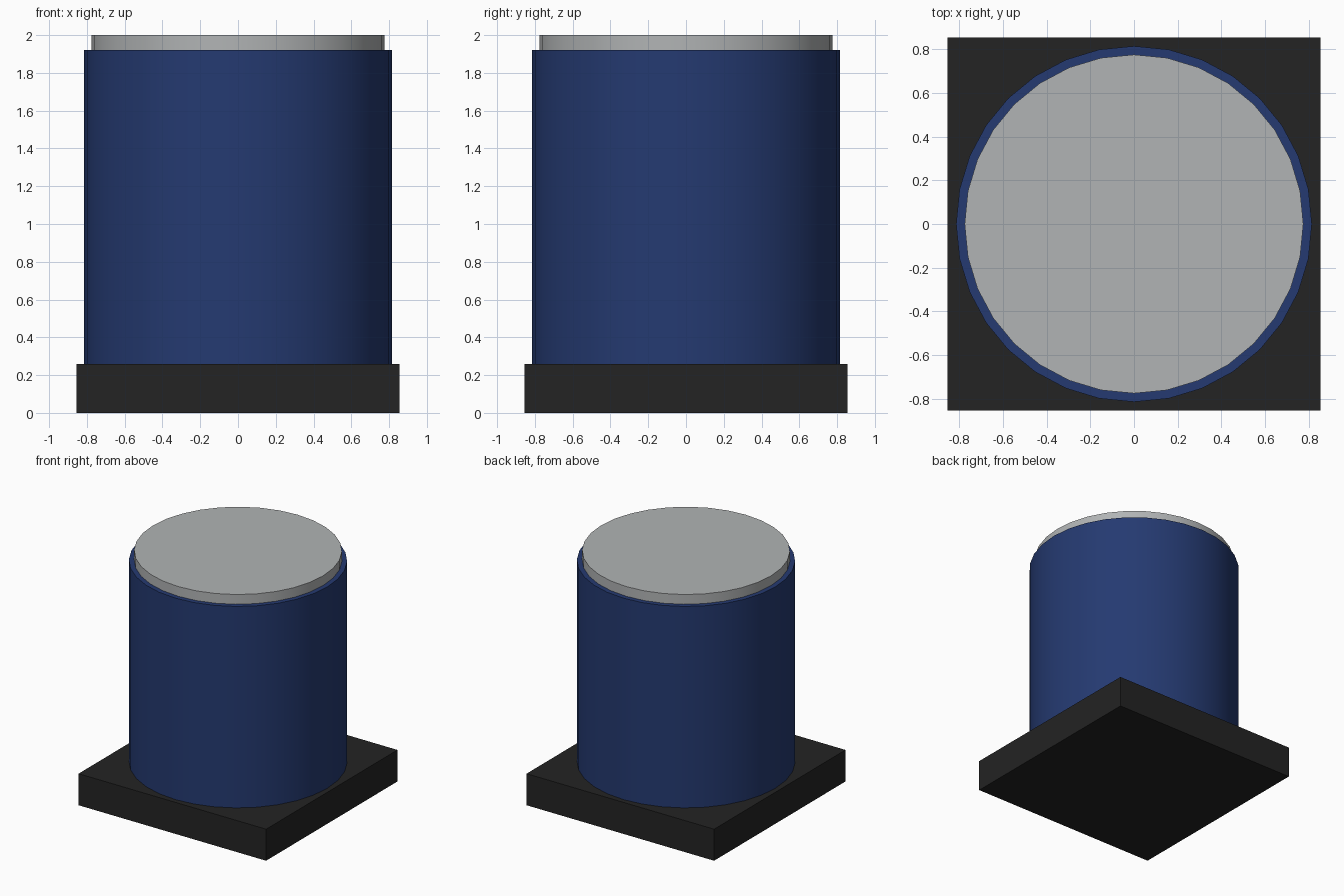
import bpy
import math

cube = bpy.data.objects.get("Cube")
if cube:
    bpy.data.objects.remove(cube, do_unlink=True)


def make_material(name, rgb):
    mat = bpy.data.materials.new(name)
    mat.use_nodes = True
    color = (*rgb, 1.0)
    mat.diffuse_color = color
    mat.node_tree.nodes["Principled BSDF"].inputs["Base Color"].default_value = color
    return mat


def finish(name, mat):
    obj = bpy.context.object
    obj.name = obj.data.name = name
    obj.data.materials.append(mat)
    return obj


def cylinder(name, radius, z0, z1, mat):
    bpy.ops.mesh.primitive_cylinder_add(
        vertices=32, radius=radius, depth=z1 - z0, location=(0, 0, (z0 + z1) / 2))
    bpy.ops.object.shade_smooth_by_angle(angle=math.radians(30))
    return finish(name, mat)


black = make_material("black plastic", (0.017, 0.017, 0.017))
blue = make_material("blue sleeve", (0.018, 0.042, 0.165))
silver = make_material("light grey metal", (0.44, 0.455, 0.46))

# Square base plate
bpy.ops.mesh.primitive_cube_add(size=1, location=(0, 0, 0.13))
bpy.context.object.scale = (1.71, 1.71, 0.26)
bpy.ops.object.transform_apply(location=False, rotation=False, scale=True)
finish("base", black)

# Round body and the slightly narrower lid on top
cylinder("body", 0.815, 0.26, 1.92, blue)
cylinder("lid", 0.776, 1.92, 2.0, silver)
